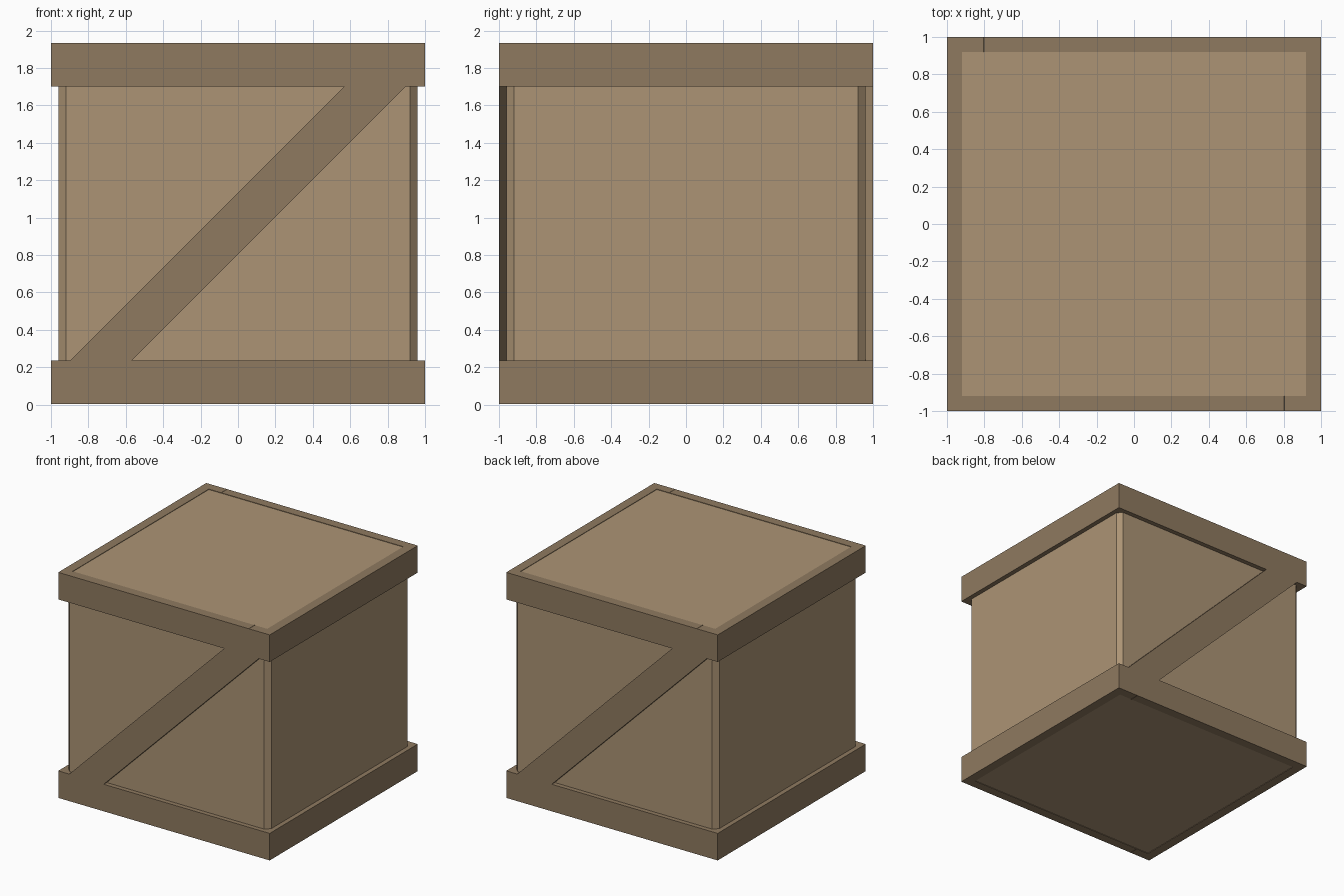
import bpy, bmesh, math
from mathutils import Matrix, Vector

if "Cube" in bpy.data.objects:
    bpy.data.objects.remove(bpy.data.objects["Cube"])

MID = 0.968      # height of the crate centre
OUT = 1.0        # outer half width of the trim
INN = 0.92       # inner half width of the trim
BOARD = 0.231    # board width


def material(name, rgb):
    m = bpy.data.materials.new(name)
    m.diffuse_color = (*rgb, 1)
    m.use_nodes = True
    m.node_tree.nodes["Principled BSDF"].inputs["Base Color"].default_value = m.diffuse_color
    return m


panel_mat = material("light_wood", (0.413, 0.296, 0.178))
trim_mat = material("dark_wood", (0.275, 0.195, 0.117))


def add_object(name, bm, mat):
    bmesh.ops.recalc_face_normals(bm, faces=bm.faces)
    me = bpy.data.meshes.new(name)
    bm.to_mesh(me)
    bm.free()
    me.materials.append(mat)
    ob = bpy.data.objects.new(name, me)
    bpy.context.collection.objects.link(ob)
    return ob


def box(size, matrix):
    bm = bmesh.new()
    bmesh.ops.create_cube(bm, size=1, matrix=matrix @ Matrix.Diagonal((*size, 1)))
    return bm


# Inner box with chamfered edges
bm = box((1.92, 1.92, 1.92), Matrix.Translation((0, 0, MID)))
bmesh.ops.bevel(bm, geom=bm.edges[:], offset=0.04, segments=1,
                affect='EDGES', profile=0.5)
add_object("crate_box", bm, panel_mat)


# Square trim frames around the bottom and top
def trim_frame(name, z0, z1):
    bm = bmesh.new()
    corners = [(-1, -1), (1, -1), (1, 1), (-1, 1)]
    loops = [[bm.verts.new((x * r, y * r, z)) for x, y in corners]
             for r, z in ((OUT, z0), (OUT, z1), (INN, z1), (INN, z0))]
    for i in range(4):
        a, b = loops[i], loops[(i + 1) % 4]
        for j in range(4):
            k = (j + 1) % 4
            bm.faces.new((a[j], a[k], b[k], b[j]))
    add_object(name, bm, trim_mat)


HALF = 0.964
trim_frame("bottom_frame", MID - HALF, MID - HALF + BOARD)
trim_frame("top_frame", MID + HALF - BOARD, MID + HALF)

# Diagonal braces on front and back, each a half turn of the other
for name, turn in (("front_brace", 0), ("back_brace", math.pi)):
    mat = (Matrix.Rotation(turn, 4, 'Z')
           @ Matrix.Translation((0, -(OUT + INN) / 2, MID))
           @ Matrix.Rotation(-math.pi / 4, 4, 'Y'))
    add_object(name, box((2.5, OUT - INN, BOARD), mat), trim_mat)
